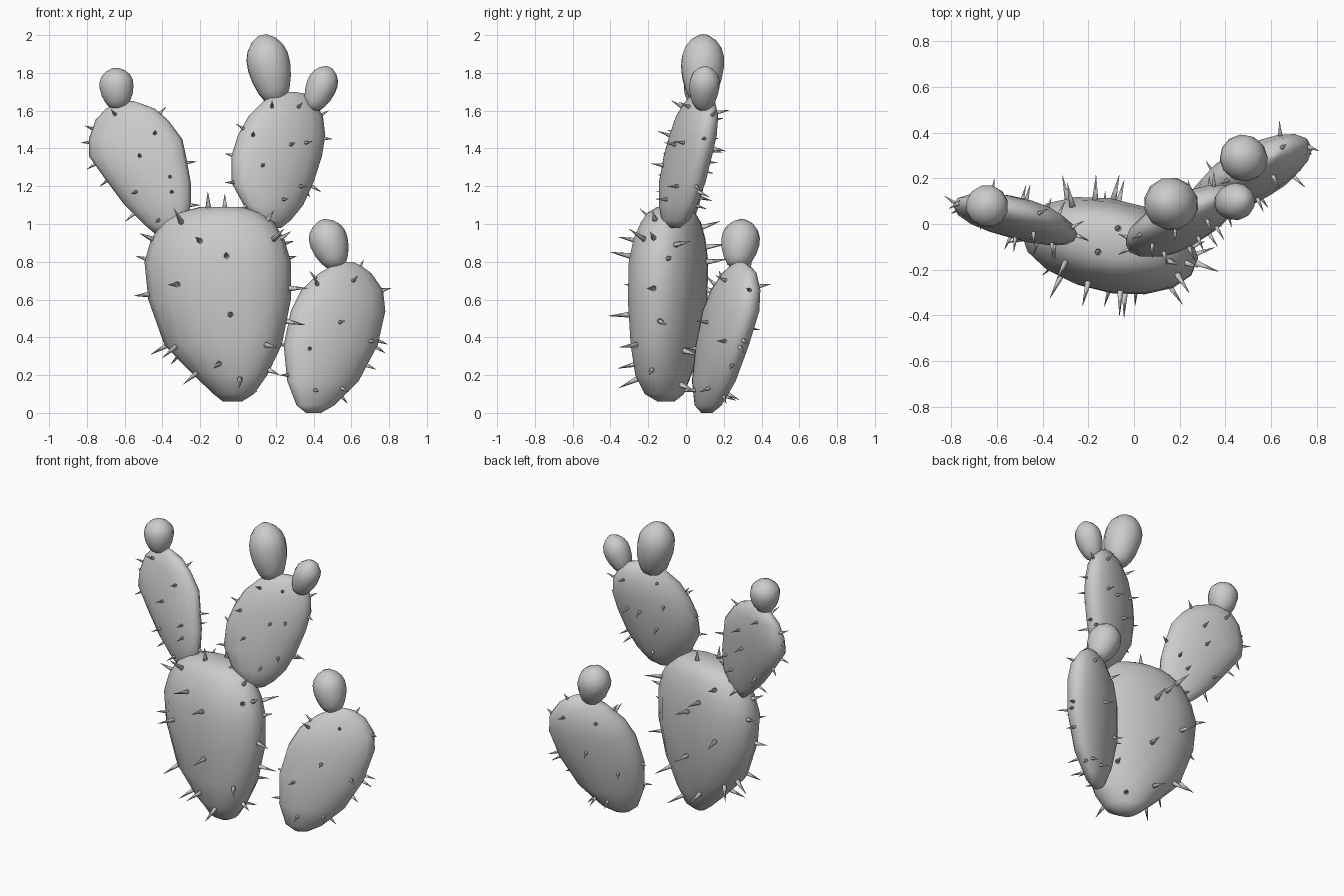
import bpy, bmesh
from math import cos, sin, pi, asin
from mathutils import Vector
from mathutils.bvhtree import BVHTree

SIDES = 16


def finish(bm, name):
    bmesh.ops.recalc_face_normals(bm, faces=bm.faces)
    me = bpy.data.meshes.new(name)
    bm.to_mesh(me)
    bm.free()
    ob = bpy.data.objects.new(name, me)
    bpy.context.collection.objects.link(ob)
    for p in me.polygons:
        p.use_smooth = True
    return ob


def loft(bm, rings):
    """Skin a stack of point rings and cap both ends."""
    vs = [[bm.verts.new(p) for p in r] for r in rings]
    n = len(vs[0])
    for a, b in zip(vs, vs[1:]):
        for i in range(n):
            j = (i + 1) % n
            bm.faces.new((a[i], a[j], b[j], b[i]))
    bm.faces.new(vs[0][::-1])
    bm.faces.new(vs[-1])


def spine(bm, base, direction, length, radius):
    d = direction.normalized()
    q = d.to_track_quat('Z', 'Y').to_matrix().to_4x4()
    q.translation = base + d * (length / 2 - 0.01)
    bmesh.ops.create_cone(bm, cap_ends=True, segments=6, radius1=radius,
                          radius2=0.001, depth=length + 0.02, matrix=q)


def pad(name, rows, rho, front, edge, length, radius, spread):
    """rows: z, x min, x max, y min, y max; rho: how far the oval is turned."""
    phi = asin(rho)
    rings = []
    for z, x0, x1, y0, y1 in rows:
        cx, cy, hx, hy = (x0 + x1) / 2, (y0 + y1) / 2, (x1 - x0) / 2, (y1 - y0) / 2
        rings.append([Vector((cx + hx * cos(2 * pi * i / SIDES),
                              cy + hy * sin(2 * pi * i / SIDES + phi), z))
                      for i in range(SIDES)])
    bm = bmesh.new()
    loft(bm, rings)
    bmesh.ops.recalc_face_normals(bm, faces=bm.faces)
    tree = BVHTree.FromBMesh(bm)
    finish(bm, name)

    # spines: front and back faces by ray, rim spines from their tips
    sp = bmesh.new()
    for k, (x, z) in enumerate(front):
        for side in (-1, 1):
            px, pz = (x, z) if side < 0 else (x + 0.03 * (-1) ** k, z - 0.03)
            hit, nor, _, _ = tree.ray_cast(Vector((px, side * 2, pz)), Vector((0, -side, 0)))
            if hit:
                spine(sp, hit, nor, length, radius)
    mid = rows[len(rows) // 2]
    slope = rho * (mid[4] - mid[3]) / (mid[2] - mid[1])
    a, b = rows[0], rows[-1]
    for k, (x, z) in enumerate(edge):
        t = min(1, (z - a[0]) / (b[0] - a[0]))
        cx = (a[1] + a[2]) / 2 * (1 - t) + (b[1] + b[2]) / 2 * t
        cy = (a[3] + a[4]) / 2 * (1 - t) + (b[3] + b[4]) / 2 * t
        # rim spines alternate towards front and back
        tip = Vector((x, cy + slope * (x - cx) + spread * (-1) ** (k + 1), z))
        hit = tree.find_nearest(tip)[0]
        spine(sp, hit, tip - hit, min(max((tip - hit).length, 0.04), length), radius)
    finish(sp, name + "_spines")


def bud(name, base, top, r):
    """Egg-shaped young pad from base to top."""
    base, top = Vector(base), Vector(top)
    q = (top - base).to_track_quat('Z', 'Y')
    prof = [(-.06, .3), (0, .56), (.12, .75), (.3, .93), (.5, 1.02), (.66, 1), (.8, .86),
            (.92, .58), (1, .2)]
    bm = bmesh.new()
    loft(bm, [[base.lerp(top, t) + q @ Vector((r * f * cos(2 * pi * i / 12),
                                               r * f * sin(2 * pi * i / 12), 0))
               for i in range(12)] for t, f in prof])
    finish(bm, name)


# large central pad
pad("main_pad",
    [(.06, -.08, .02, -.15, -.06), (.10, -.13, .085, -.22, -.01), (.20, -.235, .155, -.27, .03),
     (.36, -.39, .232, -.295, .08), (.60, -.475, .28, -.31, .115), (.80, -.495, .28, -.305, .12),
     (.92, -.46, .245, -.28, .105), (1.01, -.40, .19, -.24, .08), (1.06, -.32, .12, -.205, .05),
     (1.09, -.20, .03, -.155, 0)], -.25,
    [(-.20, .91), (-.06, .83), (-.32, .68), (-.04, .52), (-.33, .35), (-.10, .26), (.01, .18),
     (-.22, .21), (.19, .92), (.15, .36), (-.30, 1.01)],
    [(-.52, .95), (-.54, .83), (-.55, .62), (-.46, .31), (.28, .96), (.31, .83), (.37, .66),
     (.38, .46), (.22, .20), (-.36, 1.08), (-.16, 1.17), (-.07, 1.16), (.19, 1.07)],
    .11, .018, .06)

# low right pad
pad("low_right_pad",
    [(0, .36, .44, .08, .14), (.04, .31, .51, .045, .19), (.17, .26, .64, .03, .265),
     (.36, .242, .74, .05, .335), (.54, .28, .78, .085, .39), (.65, .335, .768, .13, .395),
     (.74, .43, .705, .19, .375), (.78, .50, .65, .235, .34), (.80, .545, .61, .27, .30)], .6,
    [(.42, .68), (.54, .48), (.61, .70), (.38, .34), (.41, .12), (.55, .13), (.70, .38)],
    [(.81, .66), (.80, .36), (.73, .23), (.66, .80), (.22, .20), (.22, .36), (.38, .75), (.58, .05)],
    .065, .014, .03)

# upper right pad
pad("upper_right_pad",
    [(.98, .15, .23, -.09, -.03), (1.02, .10, .28, -.13, .02), (1.10, .03, .345, -.145, .06),
     (1.22, -.035, .40, -.145, .105), (1.36, -.035, .445, -.12, .14), (1.47, 0, .462, -.09, .165),
     (1.57, .055, .45, -.055, .172), (1.65, .135, .405, -.005, .155), (1.69, .20, .35, .04, .12),
     (1.70, .25, .30, .07, .09)], .57,
    [(.08, 1.47), (.28, 1.42), (.13, 1.31), (.24, 1.13), (.33, 1.20), (.18, 1.62), (.32, 1.62),
     (.36, 1.43)],
    [(-.07, 1.22), (-.06, 1.37), (-.01, 1.53), (.48, 1.60), (.50, 1.45), (.44, 1.17), (.0, 1.06)],
    .065, .013, .03)

# upper left pad
pad("upper_left_pad",
    [(.94, -.43, -.34, -.06, .01), (1.0, -.50, -.28, -.085, .035), (1.10, -.60, -.25, -.095, .07),
     (1.22, -.69, -.25, -.09, .10), (1.36, -.79, -.275, -.07, .13), (1.45, -.79, -.295, -.045, .135),
     (1.55, -.755, -.37, -.02, .135), (1.61, -.70, -.44, .01, .125), (1.64, -.63, -.52, .04, .10),
     (1.65, -.595, -.55, .06, .08)], -.46,
    [(-.65, 1.58), (-.44, 1.48), (-.52, 1.36), (-.54, 1.17), (-.36, 1.25), (-.35, 1.17),
     (-.42, 1.02)],
    [(-.81, 1.52), (-.83, 1.43), (-.80, 1.29), (-.73, 1.20), (-.60, 1.01), (-.22, 1.33),
     (-.20, 1.10), (-.38, 1.62)],
    .065, .013, .03)

# young buds on the pad tops
bud("upper_right_large_bud", (.20, .08, 1.665), (.13, .095, 2.0), .114)
bud("upper_right_small_bud", (.395, .09, 1.62), (.485, .105, 1.83), .08)
bud("upper_left_bud", (-.635, .07, 1.625), (-.65, .085, 1.825), .091)
bud("low_right_bud", (.52, .27, .785), (.445, .305, 1.02), .10)
